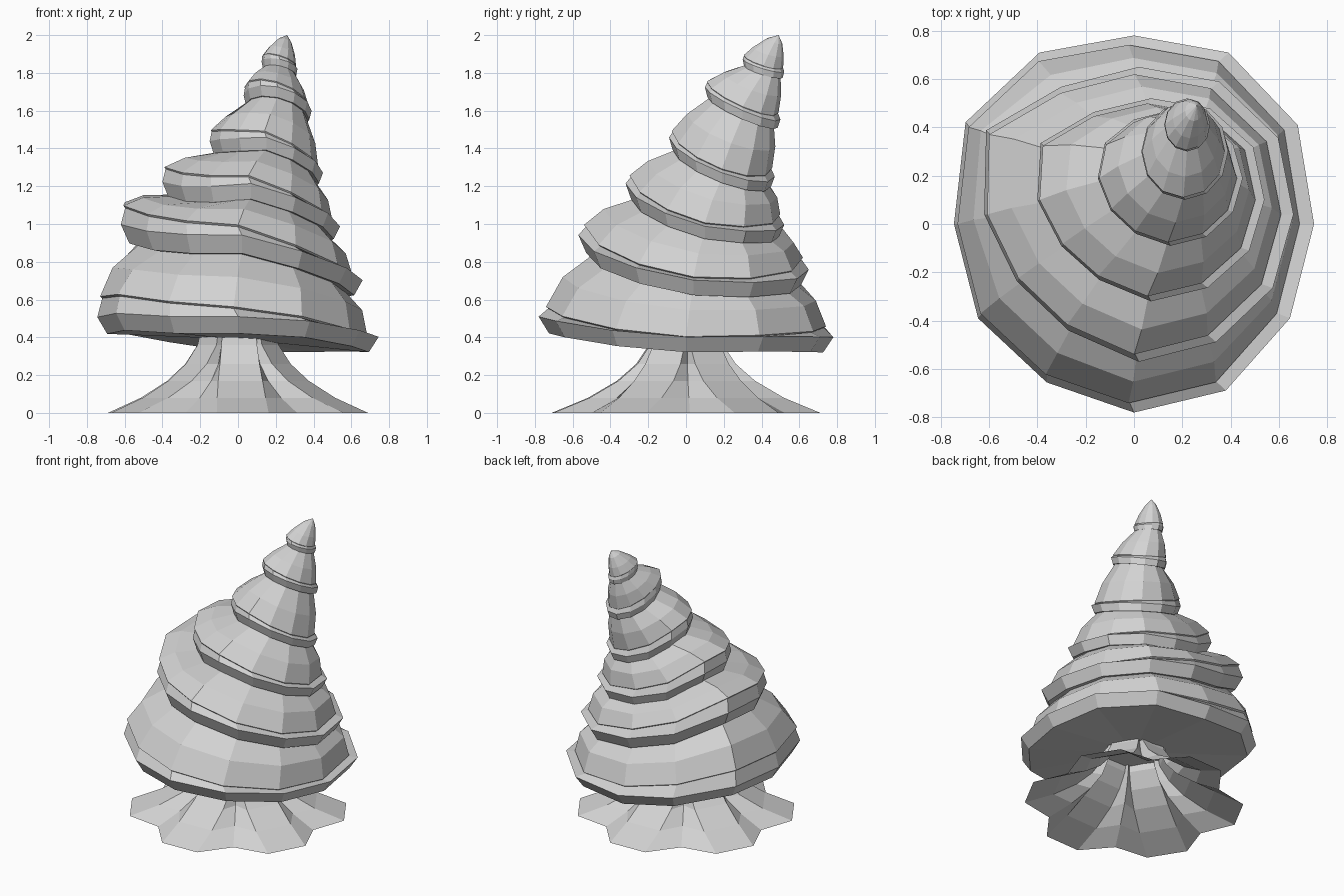
import bpy, bmesh, math
from mathutils import Vector

cube = bpy.data.objects.get("Cube")
if cube:
    bpy.data.objects.remove(cube)

GREY = (0.65, 0.65, 0.65, 1)
mat = bpy.data.materials.new("light_grey")
mat.use_nodes = True
mat.diffuse_color = GREY
bsdf = mat.node_tree.nodes["Principled BSDF"]
bsdf.inputs["Base Color"].default_value = GREY
bsdf.inputs["Roughness"].default_value = 0.9


def loft(name, rings, bottom=None, top=None):
    """Skin closed rings of points, with optional apex points at the ends."""
    bm = bmesh.new()
    loops = [[bm.verts.new(p) for p in ring] for ring in rings]
    n = len(loops[0])
    for a, b in zip(loops, loops[1:]):
        for i in range(n):
            j = (i + 1) % n
            bm.faces.new((a[i], a[j], b[j], b[i]))
    if bottom is not None:
        v = bm.verts.new(bottom)
        for i in range(n):
            bm.faces.new((loops[0][(i + 1) % n], loops[0][i], v))
    if top is not None:
        v = bm.verts.new(top)
        for i in range(n):
            bm.faces.new((loops[-1][i], loops[-1][(i + 1) % n], v))
    mesh = bpy.data.meshes.new(name)
    bm.to_mesh(mesh)
    bm.free()
    mesh.materials.append(mat)
    obj = bpy.data.objects.new(name, mesh)
    bpy.context.collection.objects.link(obj)
    return obj


def tilted_ring(tier, scale, rise, lean=0, shift=0, sides=12):
    """Elliptical ring in the sloping plane of a tier, with uneven corners."""
    cx, cy, rx, ry, z, sx, sy, band, bulges = tier
    points = []
    for i in range(sides):
        a = math.tau * i / sides
        bulge = bulges.get(i, 0)
        r = scale * (1 + bulge)
        dx, dy = rx * r * math.cos(a), ry * r * math.sin(a)
        points.append(Vector((cx + dx + shift * rx, cy + dy,
                              z + rise + (sx + lean) * dx + sy * dy + bulge * 0.5)))
    return points


def blend(a, b, t, swell):
    """Ring between two rings, pushed outward and up a little."""
    mid = sum(a, Vector()) / len(a)
    out = []
    for p, q in zip(a, b):
        side = p - mid
        side.z = 0
        out.append(p.lerp(q, t) + (side + Vector((0, 0, side.length * 0.6))) * swell)
    return out


# Foliage: centre x, centre y, radius x, radius y, height, slope x, slope y,
# band height, and outward bulge of single corners
TIERS = [
    (0.00, 0.00, 0.745, 0.78, 0.37, -0.07, -0.07, 0.085,
     {1: 0.05, 2: 0.05, 4: 0.05, 5: 0.08, 8: -0.03, 10: 0.02}),
    (0.02, 0.04, 0.64, 0.61, 0.76, -0.23, -0.15, 0.09,
     {1: 0.04, 2: 0.04, 5: 0.14, 7: -0.09, 8: -0.09}),
    (0.07, 0.10, 0.47, 0.42, 1.03, -0.25, -0.26, 0.075,
     {1: 0.04, 2: 0.04, 5: 0.12, 7: -0.09, 8: -0.09}),
    (0.15, 0.19, 0.30, 0.28, 1.295, -0.28, -0.37, 0.06,
     {5: 0.04, 7: -0.05, 8: -0.05}),
    (0.21, 0.30, 0.18, 0.20, 1.59, -0.22, -0.43, 0.05, {}),
    (0.22, 0.41, 0.095, 0.11, 1.805, -0.20, -0.30, 0.035, {}),
]
TIP = Vector((0.26, 0.49, 2.0))

for k, tier in enumerate(TIERS):
    band = tier[7]
    centre = Vector((tier[0], tier[1], tier[4]))
    lip = tilted_ring(tier, 0.95, band * 1.65, -0.08, -0.03)
    if k + 1 < len(TIERS):
        above = TIERS[k + 1]
        crown = tilted_ring(above, 0.82, above[7] * 0.3)
        apex = Vector((above[0], above[1], above[4] + 0.06))
    else:
        crown = [p.lerp(TIP, 0.72) + (p - centre) * 0.12 for p in lip]
        apex = TIP
    rings = [
        tilted_ring(tier, 0.93, 0),
        tilted_ring(tier, 1.0, band),
        tilted_ring(tier, 0.935, band * 1.55, -0.08, -0.03),
        lip,
        blend(lip, crown, 0.45, 0.05),
        crown,
    ]
    loft(f"foliage_tier_{k + 1}", rings, centre + Vector((0, 0, 0.02)), apex)

# Trunk with six flared roots, each two edge points and one groove point
# Columns: height, root radius, groove radius, half width in degrees
FLARE = [
    (0.00, 0.72, 0.59, 11),
    (0.08, 0.53, 0.43, 14),
    (0.17, 0.38, 0.30, 18),
    (0.26, 0.28, 0.22, 22),
    (0.36, 0.215, 0.18, 26),
    (0.48, 0.19, 0.17, 27),
]
rings = []
for z, root, groove, half in FLARE:
    ring = []
    for k in range(6):
        for offset, r in ((-half, root), (half, root), (30, groove)):
            a = math.radians(-28 + 60 * k + offset)
            ring.append(Vector((r * math.cos(a), r * math.sin(a), z)))
    rings.append(ring)
loft("trunk_with_roots", rings)
